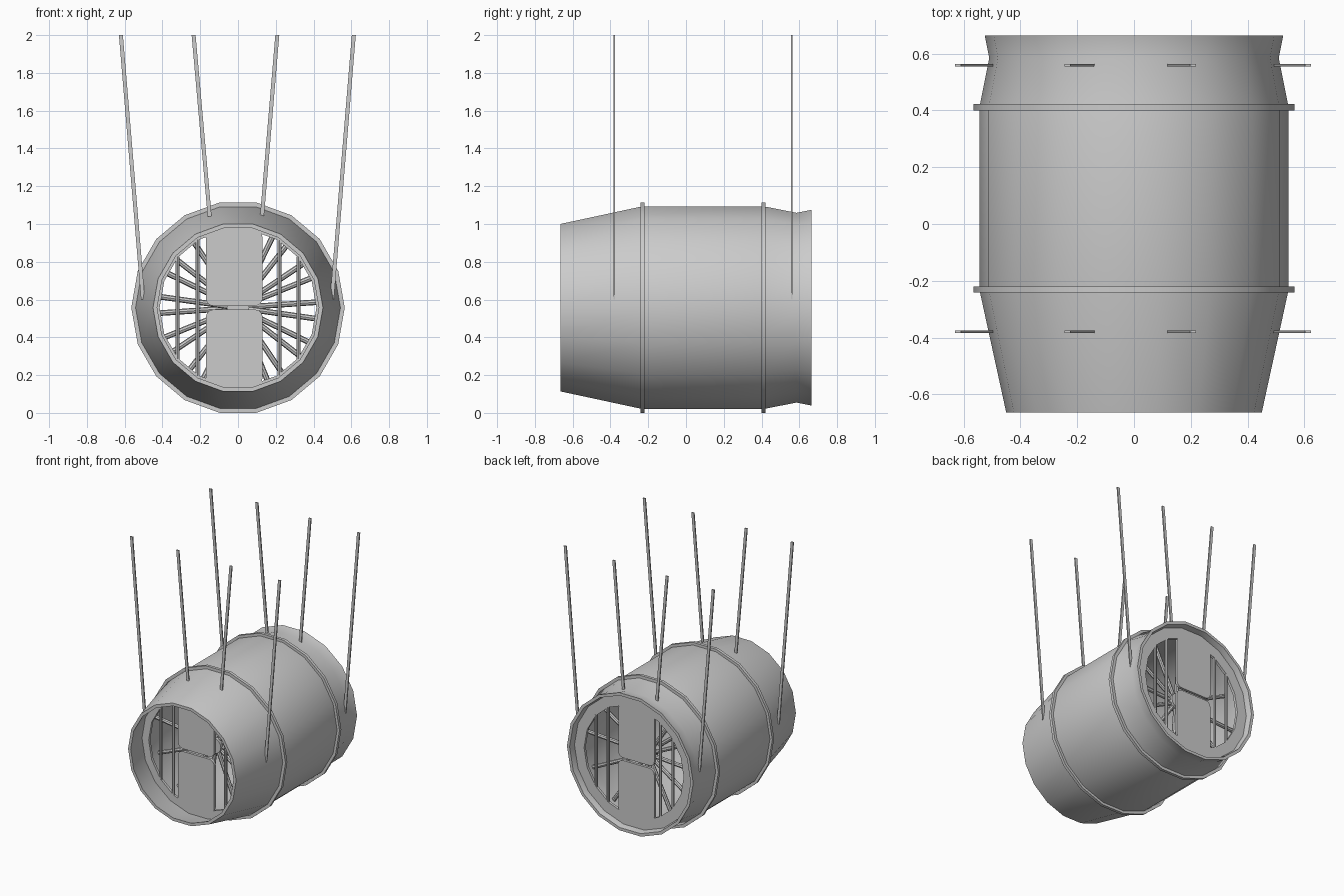
import bpy, bmesh, math
from mathutils import Vector

cube = bpy.data.objects.get("Cube")
if cube:
    bpy.data.objects.remove(cube)

AXIS_Z = 0.557
SIDES = 18

gray = bpy.data.materials.new("plain gray")
gray.use_nodes = True
gray.diffuse_color = (0.6, 0.6, 0.6, 1)
gray.node_tree.nodes["Principled BSDF"].inputs["Base Color"].default_value = (0.6, 0.6, 0.6, 1)


def finish(name, bm, smooth=True):
    bmesh.ops.recalc_face_normals(bm, faces=bm.faces)
    mesh = bpy.data.meshes.new(name)
    bm.to_mesh(mesh)
    bm.free()
    mesh.materials.append(gray)
    obj = bpy.data.objects.new(name, mesh)
    bpy.context.collection.objects.link(obj)
    if smooth:
        bpy.ops.object.select_all(action="DESELECT")
        obj.select_set(True)
        bpy.context.view_layer.objects.active = obj
        bpy.ops.object.shade_smooth_by_angle(angle=math.radians(30))
    return obj


def lathe(name, profile):
    """Turn a closed (radius, y) profile around the drum axis."""
    bm = bmesh.new()
    loops = []
    for i in range(SIDES):
        a = math.tau * i / SIDES
        loops.append([bm.verts.new((r * math.cos(a), y, AXIS_Z + r * math.sin(a)))
                      for r, y in profile])
    n = len(profile)
    for i in range(SIDES):
        here, there = loops[i], loops[(i + 1) % SIDES]
        for j in range(n):
            k = (j + 1) % n
            bm.faces.new((here[j], here[k], there[k], there[j]))
    return finish(name, bm)


def rod(name, start, end, radius, sides=8):
    start, end = Vector(start), Vector(end)
    bm = bmesh.new()
    bmesh.ops.create_cone(bm, cap_ends=True, segments=sides, radius1=radius,
                          radius2=radius, depth=(end - start).length)
    turn = (end - start).to_track_quat("Z", "Y").to_matrix()
    bmesh.ops.rotate(bm, matrix=turn, verts=bm.verts)
    bmesh.ops.translate(bm, vec=(start + end) / 2, verts=bm.verts)
    return finish(name, bm)


def rounded_panel(name, x, y, z, width, height, corner=0.04, thick=0.02):
    bm = bmesh.new()
    outline = []
    for q, (sx, sz) in enumerate([(1, 1), (-1, 1), (-1, -1), (1, -1)]):
        for step in range(5):
            a = math.pi / 2 * (q + step / 4)
            outline.append(bm.verts.new((
                x + sx * (width / 2 - corner) + corner * math.cos(a), y - thick / 2,
                z + sz * (height / 2 - corner) + corner * math.sin(a))))
    face = bm.faces.new(outline)
    grown = bmesh.ops.extrude_face_region(bm, geom=[face])["geom"]
    bmesh.ops.translate(bm, vec=(0, thick, 0),
                        verts=[v for v in grown if isinstance(v, bmesh.types.BMVert)])
    return finish(name, bm)


def hanger(name, bottom, top, y):
    """Flat leaning strip with level ends."""
    bm = bmesh.new()
    bmesh.ops.create_cube(bm, size=1)
    for v in bm.verts:
        x, z = top if v.co.z > 0 else bottom
        v.co = (x + v.co.x * 0.021, y + v.co.y * 0.009, z)
    return finish(name, bm, smooth=False)


# Drum shell, open at both ends
outer = [(0.45, -0.665), (0.545, -0.23), (0.545, 0.41), (0.51, 0.585), (0.526, 0.665)]
inner = [(r - 0.022, y) for r, y in reversed(outer)]
lathe("drum_shell", outer + inner)

# Raised hoops
for name, y in (("front_hoop", -0.231), ("rear_hoop", 0.411)):
    lathe(name, [(0.53, y - 0.011), (0.565, y - 0.011), (0.565, y + 0.011), (0.53, y + 0.011)])

# End grilles: ring plate, two rounded panels and upright bars
for end, y, rim in (("front", -0.46, 0.485), ("rear", 0.61, 0.505)):
    lathe(end + "_ring_plate", [(0.415, y - 0.01), (rim, y - 0.01),
                                (rim, y + 0.01), (0.415, y + 0.01)])
    for level, side in (("upper", 1), ("lower", -1)):
        rounded_panel(f"{end}_{level}_panel", -0.02, y, AXIS_Z + side * 0.21, 0.30, 0.40)
    for x in (-0.32, -0.215, 0.22, 0.32):
        h = math.sqrt(0.42 ** 2 - x ** 2)
        rod(f"{end}_upright_bar", (x, y, AXIS_Z - h), (x, y, AXIS_Z + h), 0.011)

# Spoked wheels inside the drum
for end, y, turn in (("front", -0.26, -8), ("rear", 0.45, 4)):
    rod(end + "_hub", (0, y - 0.03, AXIS_Z), (0, y + 0.03, AXIS_Z), 0.06, 16)
    for i in range(12):
        a = math.radians(turn + 30 * i)
        rod(f"{end}_spoke", (0, y, AXIS_Z),
            (0.51 * math.cos(a), y, AXIS_Z + 0.51 * math.sin(a)), 0.015)

# Hanging strips
for end, y in (("front", -0.38), ("rear", 0.56)):
    hanger(end + "_right_outer_hanger", (-0.503, 0.6), (-0.62, 2), y)
    hanger(end + "_right_inner_hanger", (-0.15, 1.04), (-0.235, 2), y)
    hanger(end + "_left_inner_hanger", (0.127, 1.04), (0.208, 2), y)
    hanger(end + "_left_outer_hanger", (0.497, 0.6), (0.613, 2), y)
